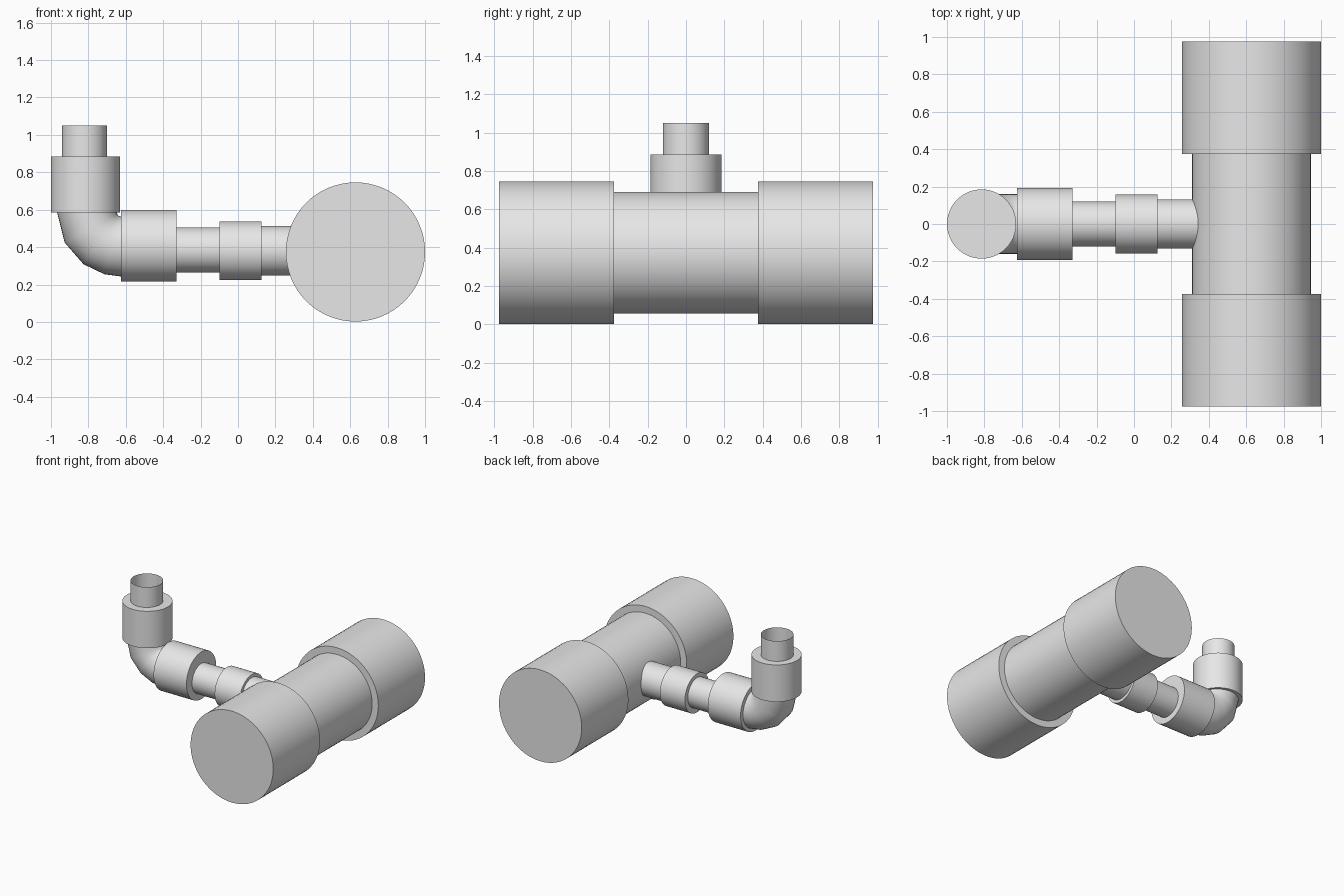
import bpy, bmesh, math
from mathutils import Matrix, Vector

if "Cube" in bpy.data.objects:
    bpy.data.objects.remove(bpy.data.objects["Cube"], do_unlink=True)

grey = bpy.data.materials.new("pipe grey")
grey.use_nodes = True
grey.diffuse_color = (0.8, 0.8, 0.8, 1)
grey.node_tree.nodes["Principled BSDF"].inputs["Base Color"].default_value = grey.diffuse_color


def finish(name, bm):
    bmesh.ops.recalc_face_normals(bm, faces=bm.faces)
    mesh = bpy.data.meshes.new(name)
    bm.to_mesh(mesh)
    bm.free()
    mesh.materials.append(grey)
    obj = bpy.data.objects.new(name, mesh)
    bpy.context.collection.objects.link(obj)
    bpy.ops.object.select_all(action='DESELECT')
    obj.select_set(True)
    bpy.context.view_layer.objects.active = obj
    bpy.ops.object.shade_smooth_by_angle(angle=math.radians(35))
    return obj


def pipe(name, start, end, radius, closed=True, sides=48):
    """Straight cylinder between two points."""
    a, b = Vector(start), Vector(end)
    turn = (b - a).to_track_quat('Z', 'Y').to_matrix().to_4x4()
    bm = bmesh.new()
    bmesh.ops.create_cone(bm, cap_ends=closed, segments=sides, radius1=radius,
                          radius2=radius, depth=(b - a).length,
                          matrix=Matrix.Translation((a + b) / 2) @ turn)
    return finish(name, bm)


# Large main pipe with a coupling at each end
MX, MZ, MR = 0.628, 0.374, 0.372
pipe("main_pipe", (MX, -0.4, MZ), (MX, 0.4, MZ), 0.317, sides=64)
for name, s in (("front_coupling", -1), ("back_coupling", 1)):
    pipe(name, (MX, s * 0.375, MZ), (MX, s * 0.975, MZ), MR, sides=64)

# Side branch
BZ = 0.38
pipe("branch_stub", (0.1, 0, BZ), (0.4, 0, BZ), 0.132)
pipe("branch_coupling", (-0.1, 0, BZ), (0.125, 0, BZ), 0.157)
pipe("branch_pipe", (-0.35, 0, 0.385), (-0.08, 0, 0.385), 0.12)

# Elbow with its two sockets
CX, CZ, BEND, R = -0.625, 0.585, 0.182, 0.16
pipe("elbow_side_socket", (CX, 0, 0.407), (-0.33, 0, 0.407), 0.192)
pipe("elbow_top_socket", (-0.815, 0, CZ), (-0.815, 0, 0.885), 0.185)
bm = bmesh.new()
rings = []
for deg in (0, 28, 54, 75, 90):
    t = math.radians(deg)
    ring = []
    for i in range(40):
        u = math.tau * i / 40
        d = BEND + R * math.cos(u)
        ring.append(bm.verts.new((CX - d * math.cos(t), R * math.sin(u), CZ - d * math.sin(t))))
    rings.append(ring)
for r0, r1 in zip(rings, rings[1:]):
    for i in range(40):
        j = (i + 1) % 40
        bm.faces.new((r0[i], r0[j], r1[j], r1[i]))
bm.faces.new(rings[0])
bm.faces.new(rings[-1])
finish("elbow_bend", bm)

# Open outlet tube on top
pipe("outlet_tube", (-0.82, 0, 0.885), (-0.82, 0, 1.05), 0.12, closed=False)
